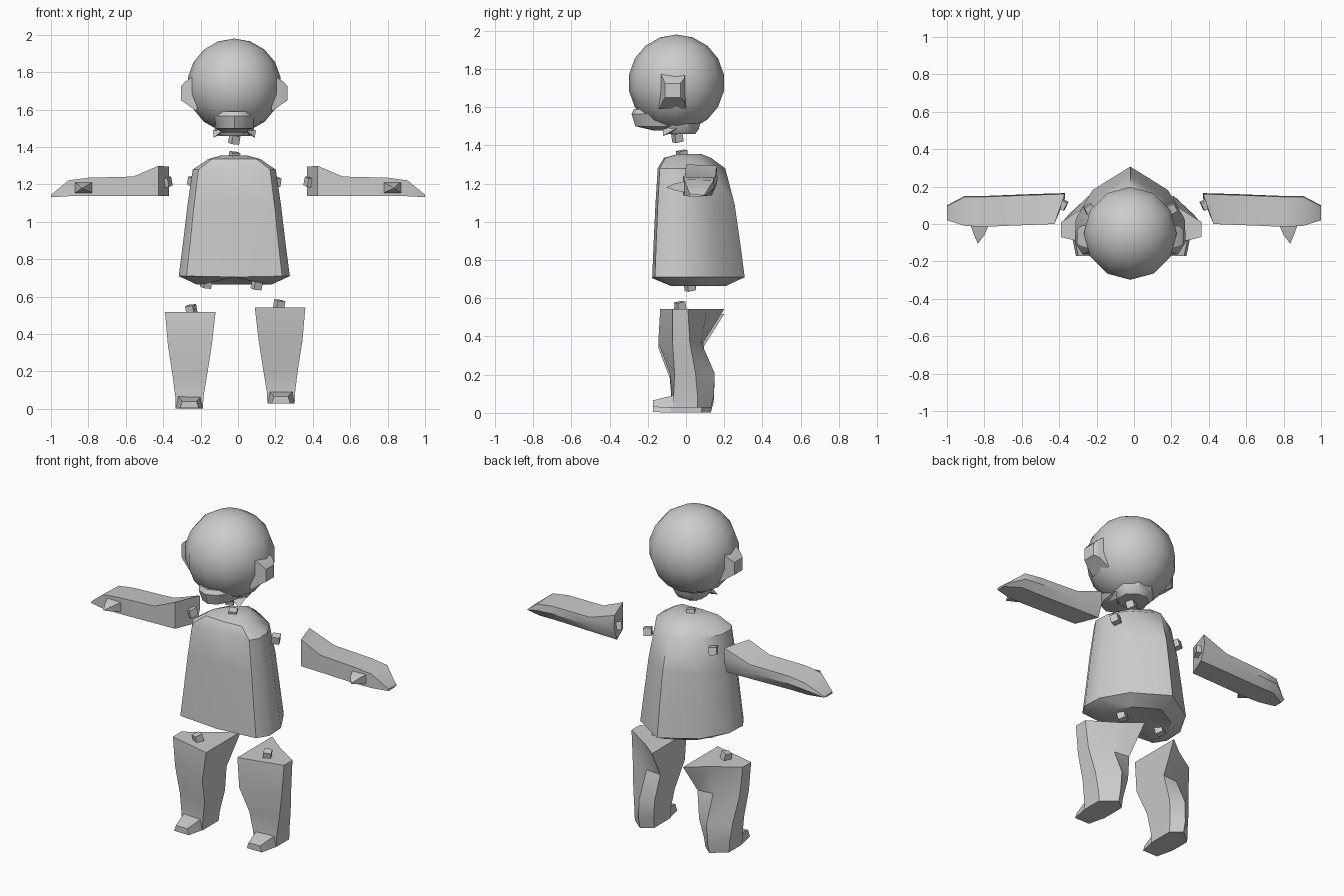
import bpy, bmesh
from math import radians, sin, cos, pi
from mathutils import Matrix, Vector

if "Cube" in bpy.data.objects:
    bpy.data.objects.remove(bpy.data.objects["Cube"])

CX = -0.02   # body centre line


def finish(name, bm, angle=40):
    bmesh.ops.recalc_face_normals(bm, faces=bm.faces)
    me = bpy.data.meshes.new(name)
    bm.to_mesh(me)
    bm.free()
    ob = bpy.data.objects.new(name, me)
    bpy.context.collection.objects.link(ob)
    bpy.ops.object.select_all(action='DESELECT')
    ob.select_set(True)
    bpy.context.view_layer.objects.active = ob
    bpy.ops.object.shade_smooth_by_angle(angle=radians(angle))
    return ob


def loft(bm, rings, tip=None):
    """Skin a list of rings; the last end may close to a tip point."""
    vs = [[bm.verts.new(p) for p in r] for r in rings]
    n = len(vs[0])
    for a, b in zip(vs, vs[1:]):
        for i in range(n):
            j = (i + 1) % n
            bm.faces.new((a[i], a[j], b[j], b[i]))
    bm.faces.new(vs[0])
    if tip:
        t = bm.verts.new(tip)
        for i in range(n):
            bm.faces.new((vs[-1][i], vs[-1][(i + 1) % n], t))
    else:
        bm.faces.new(vs[-1])


def peg(bm, p, size=0.045):
    m = Matrix.Translation(p) @ Matrix.Rotation(0.5, 4, (0.4, 0.3, 1)) @ Matrix.Scale(size, 4)
    bmesh.ops.create_cube(bm, size=1, matrix=m)


def place(bm, sx, cx=0, dz=0):
    """Mirror about x=0 when sx is -1, then shift."""
    for v in bm.verts:
        v.co = Vector((v.co.x * sx + cx, v.co.y, v.co.z + dz))


SIDES = (("right", 1), ("left", -1))

# torso: kite-like section, flat chest and ridged back
bm = bmesh.new()
rings = []
for z, w, yf, yb in ((1.355, .07, -.04, .08), (1.335, .14, -.115, .13), (1.28, .222, -.148, .205),
                     (1.09, .25, -.16, .255), (.88, .275, -.17, .285), (.71, .297, -.177, .307),
                     (.665, .2, -.09, .21)):
    d = yb - yf
    half = [(.86, yf + .03 * d), (1, yf + .17 * d), (.98, yf + .42 * d), (.68, yf + .74 * d)]
    ring = [(0, yf, z)] + [(w * x, y, z) for x, y in half] + [(0, yb, z)]
    ring += [(-w * x, y, z) for x, y in reversed(half)]
    rings.append(ring)
loft(bm, rings, tip=(0, 0, .71))
for v in bm.verts:                      # raise the crotch between the hips
    if abs(v.co.x) < .001 and v.co.z < .72 and v.co.y < .1:
        v.co.z = .705
place(bm, 1, CX)
finish("torso", bm)

# joint pegs on the torso
bm = bmesh.new()
for p in ((CX, -.02, 1.35), (.2, .08, 1.215), (-.24, .08, 1.215), (.1, .02, .662), (-.17, .02, .67)):
    peg(bm, p)
finish("torso_pegs", bm)

# head
bm = bmesh.new()
bmesh.ops.create_uvsphere(bm, u_segments=12, v_segments=9, radius=.252,
                          matrix=Matrix.Translation((CX, -.05, 1.728)))
finish("head", bm, 60)

# protruding lower lip and chin
bm = bmesh.new()
rings = []
for z, w, y in ((1.59, .11, -.272), (1.565, .125, -.285), (1.50, .1, -.265), (1.478, .06, -.17)):
    rings.append([(CX + w * cos(pi * i / 6), -.1 + (y + .1) * sin(pi * i / 6), z) for i in range(7)])
loft(bm, rings)
finish("jaw", bm)

# neck collar
bm = bmesh.new()
rings = []
for z, r in ((1.52, .12), (1.485, .11), (1.46, .09)):
    rings.append([(CX + r * cos(pi * i / 4 + pi / 8), -.03 + .95 * r * sin(pi * i / 4 + pi / 8), z) for i in range(8)])
loft(bm, rings)
for s in (-1, 1):                       # pointed collar corners at the front
    loft(bm, [[(CX + s * .05, -.12, 1.50), (CX + s * .115, -.05, 1.49), (CX + s * .05, -.03, 1.48)]],
         tip=(CX + s * .11, -.12, 1.45))
peg(bm, (CX, -.045, 1.44))
finish("neck", bm)

# ears
for side, s in SIDES:
    bm = bmesh.new()
    rings = []
    for x, y0, y1, z0, z1 in ((.2, -.14, 0, 1.59, 1.79), (.262, -.12, -.01, 1.635, 1.75), (.285, -.11, -.03, 1.65, 1.725)):
        rings.append([(x, y0, z0), (x, y1, z0), (x, y1, z1), (x, y0, z1)])
    loft(bm, rings)
    place(bm, s, CX)
    finish(side + "_ear", bm)

# arms: tapering four-sided sleeve, flat hand and thumb
for side, s in SIDES:
    bm = bmesh.new()
    rings = []
    for x, shear, y0, y1, z0, z1 in ((.425, -.055, 0, .165, 1.138, 1.3), (.56, -.02, -.005, .16, 1.138, 1.242),
                                     (.8, 0, -.015, .15, 1.138, 1.236), (.905, 0, -.01, .15, 1.137, 1.222),
                                     (1.0, 0, .02, .1, 1.132, 1.145)):
        rings.append([(x, y0, z0), (x + shear, y1 - .03, z0), (x + shear, y1, (z0 + z1) / 2),
                      (x + shear, y1 - .005, z1 - .005), (x, y0, z1)])
    loft(bm, rings)
    loft(bm, [[(.77, .01, 1.15), (.88, .01, 1.15), (.88, .01, 1.215), (.77, .01, 1.215)],
              [(.8, -.06, 1.165), (.855, -.06, 1.165), (.855, -.06, 1.2), (.8, -.06, 1.2)]],
         tip=(.835, -.105, 1.18))
    peg(bm, (.385, .105, 1.212), .048)
    place(bm, s)
    finish(side + "_arm", bm, 35)

# legs: wide angular thigh, rounder calf, small toe wedge
for side, s in SIDES:
    bm = bmesh.new()
    rings = []
    # z, inner x, outer x, then y of: inner front, outer front, outer back, back, inner back
    for z, xi, xo, a, b, c, d, e in ((.535, .105, .375, -.135, -.07, .01, .11, .2),
                                     (.36, .125, .36, -.145, -.07, .02, .08, .09),
                                     (.2, .15, .335, -.085, -.06, .05, .15, .11),
                                     (.08, .17, .32, -.075, -.065, .06, .145, .09),
                                     (.02, .172, .318, -.075, -.065, .06, .13, .08)):
        xm = xi + .42 * (xo - xi)
        rings.append([(xi, a, z), (xo, b, z), (xo, c, z), (xm, d, z), (xi, e, z)])
    loft(bm, rings)
    rings = []
    for y, x0, x1, z0, z1 in ((0, .172, .318, .02, .09), (-.06, .172, .318, .02, .085), (-.172, .195, .295, .022, .058)):
        rings.append([(x0, y, z0), (x1, y, z0), (x1 - .012, y, z1), (x0 + .012, y, z1)])
    loft(bm, rings)
    peg(bm, (.235, -.03, .55))
    place(bm, s, -.015, 0.008 if s > 0 else -.018)
    finish(side + "_leg", bm, 35)
